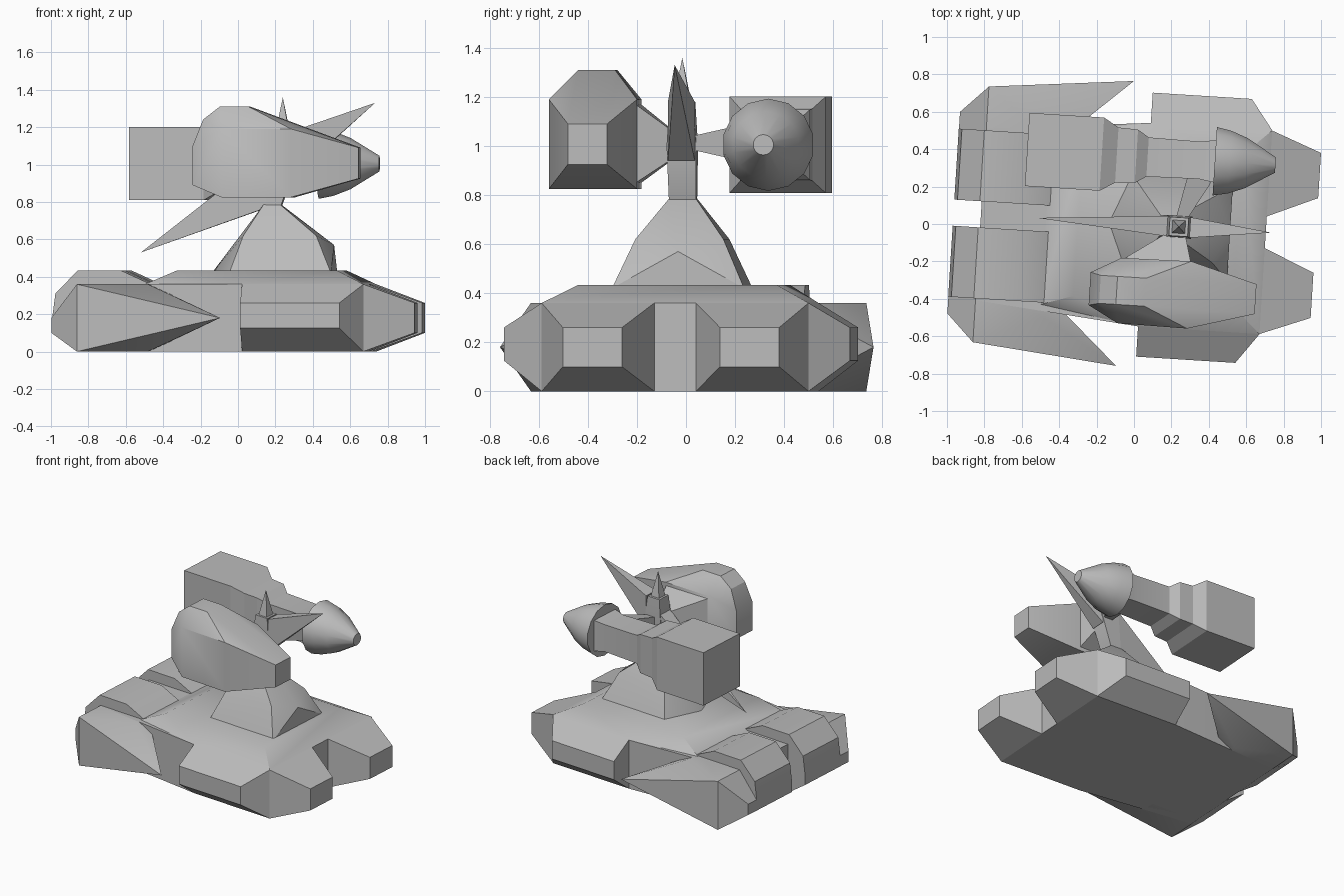
import bpy, bmesh, math
from mathutils import Vector

if "Cube" in bpy.data.objects:
    bpy.data.objects.remove(bpy.data.objects["Cube"])

YAW = math.radians(-3.6)          # the whole model sits slightly turned
grey = bpy.data.materials.new("light grey")
grey.diffuse_color = (0.5, 0.5, 0.5, 1)
grey.use_nodes = True
grey.node_tree.nodes["Principled BSDF"].inputs["Base Color"].default_value = grey.diffuse_color


def finish(name, bm):
    bmesh.ops.recalc_face_normals(bm, faces=bm.faces)
    me = bpy.data.meshes.new(name)
    bm.to_mesh(me)
    bm.free()
    me.materials.append(grey)
    ob = bpy.data.objects.new(name, me)
    ob.rotation_euler.z = YAW
    bpy.context.collection.objects.link(ob)
    bpy.ops.object.select_all(action='DESELECT')
    ob.select_set(True)
    bpy.context.view_layer.objects.active = ob
    bpy.ops.object.shade_smooth_by_angle(angle=math.radians(28))
    return ob


def solid(name, pts):
    """Convex part through the given corner points."""
    bm = bmesh.new()
    for p in pts:
        bm.verts.new(p)
    res = bmesh.ops.convex_hull(bm, input=bm.verts)
    junk = [g for g in res["geom_interior"] if isinstance(g, bmesh.types.BMVert)]
    bmesh.ops.delete(bm, geom=junk, context='VERTS')
    bmesh.ops.dissolve_limit(bm, angle_limit=0.01, verts=bm.verts, edges=bm.edges)
    return finish(name, bm)


def rect_x(x, yc, hy, z0, z1):
    return [(x, yc + s * hy, z) for s in (-1, 1) for z in (z0, z1)]


def rect_y(y, x0, x1, z0, z1):
    return [(x, y, z) for x in (x0, x1) for z in (z0, z1)]


def rect_z(z, x0, x1, hy):
    return [(x, s * hy, z) for s in (-1, 1) for x in (x0, x1)]


def loft(name, sections, yc, zc, sides, turn):
    """Rings along x given as (x, radius)."""
    bm = bmesh.new()
    rings = []
    for x, r in sections:
        rings.append([bm.verts.new((x, yc + r * math.cos(turn + i * math.tau / sides),
                                    zc + r * math.sin(turn + i * math.tau / sides)))
                      for i in range(sides)])
    for a, b in zip(rings, rings[1:]):
        for i in range(sides):
            j = (i + 1) % sides
            bm.faces.new((a[i], a[j], b[j], b[i]))
    bm.faces.new(rings[0])
    bm.faces.new(rings[-1])
    return finish(name, bm)


# Hull: lower body and bevelled deck
outline = [(0.706, 0.545), (0.056, 0.545), (-0.45, 0.46), (-0.82, 0.46)]
solid("lower_hull", [(x, s * y, z) for x, y in outline for s in (-1, 1) for z in (0, 0.36)])
solid("deck", [(x, s * y, 0.36) for x, y in outline[:2] + [(-0.47, 0.46)] for s in (-1, 1)]
      + rect_z(0.434, -0.3, 0.555, 0.405))

# Mirrored hull parts
for s, side in ((1, "left"), (-1, "right")):
    solid(side + "_front_block", rect_x(0.706, s * 0.315, 0.23, 0, 0.36)
          + rect_x(0.974, s * 0.321, 0.121, 0.1, 0.26))
    solid(side + "_sponson", rect_y(s * 0.545, 0.056, 0.707, 0, 0.36)
          + rect_y(s * 0.707, 0.056, 0.587, 0.125, 0.26))
    solid(side + "_fender_spike", rect_y(s * 0.685, -0.82, -0.82, 0, 0.36)[:2]
          + [(x, s * y, z) for x, y in ((-0.82, 0.4), (-0.45, 0.4), (-0.45, 0.53))
             for z in (0, 0.36)] + [(-0.048, s * 0.763, 0.18)])
    solid(side + "_fender_back", [(-0.82, s * y, z) for y in (0.44, 0.685) for z in (0, 0.36)]
          + [(-0.966, s * y, z) for y in (0.44, 0.54) for z in (0.1, 0.18)])
    profile = [(-0.45, 0), (-0.82, 0), (-0.967, 0.1), (-0.967, 0.18), (-0.95, 0.31),
               (-0.83, 0.434), (-0.6, 0.434), (-0.45, 0.365)]
    solid(side + "_rear_pod", [(x, s * y, z) for x, z in profile for y in (0.07, 0.45)])

# Turret pedestal
solid("pedestal", rect_z(0.42, -0.03, 0.515, 0.27) + [(-0.14, 0, 0.42), (0.515, 0, 0.57)]
      + rect_z(0.62, 0.04, 0.43, 0.18) + rect_z(0.785, 0.14, 0.23, 0.055))

# Central post with three long spikes
solid("post", rect_z(0.77, 0.15, 0.23, 0.055) + rect_z(1.0, 0.17, 0.31, 0.06)
      + rect_z(1.18, 0.19, 0.29, 0.05))
solid("rear_spike", rect_x(0.2, 0, 0.056, 0.785, 1.09) + [(-0.52, 0, 0.53)])
solid("front_spike", rect_x(0.3, 0, 0.055, 0.94, 1.18) + [(0.735, 0, 1.33)])
solid("top_spike", rect_z(1.1, 0.19, 0.29, 0.05) + [(0.24, 0, 1.36)])

# Right weapon pod and its strut
solid("right_pod", rect_x(0.674, -0.36, 0.08, 0.925, 1.09)
      + rect_x(0.318, -0.36, 0.18, 0.825, 1.19) + rect_x(-0.055, -0.36, 0.175, 0.825, 1.19)
      + rect_x(-0.215, -0.36, 0.088, 0.89, 1.1)
      + [(x, -0.36 + t * 0.075, z) for t in (-1, 1)
         for x, z in ((-0.16, 1.24), (-0.07, 1.31), (0.083, 1.31))])
solid("right_strut", rect_y(-0.2, -0.06, 0.32, 0.84, 1.18) + rect_y(-0.05, 0.16, 0.28, 0.94, 1.07))

# Left gun: square-section body, round nose, strut
r2 = math.sqrt(2)
loft("gun_body", [(x, h * r2) for x, h in ((-0.595, 0.196), (-0.195, 0.196), (-0.115, 0.148),
     (-0.01, 0.143), (0.05, 0.105), (0.33, 0.1), (0.42, 0.115))], 0.362, 1.005, 4, math.pi / 4)
loft("gun_nose", [(0.41, 0.188), (0.49, 0.172), (0.58, 0.137), (0.735, 0.042)],
     0.362, 1.005, 14, math.pi / 14)
solid("left_strut", rect_y(0.27, 0.27, 0.41, 0.935, 1.09) + rect_y(0.04, 0.22, 0.28, 0.985, 1.04))
